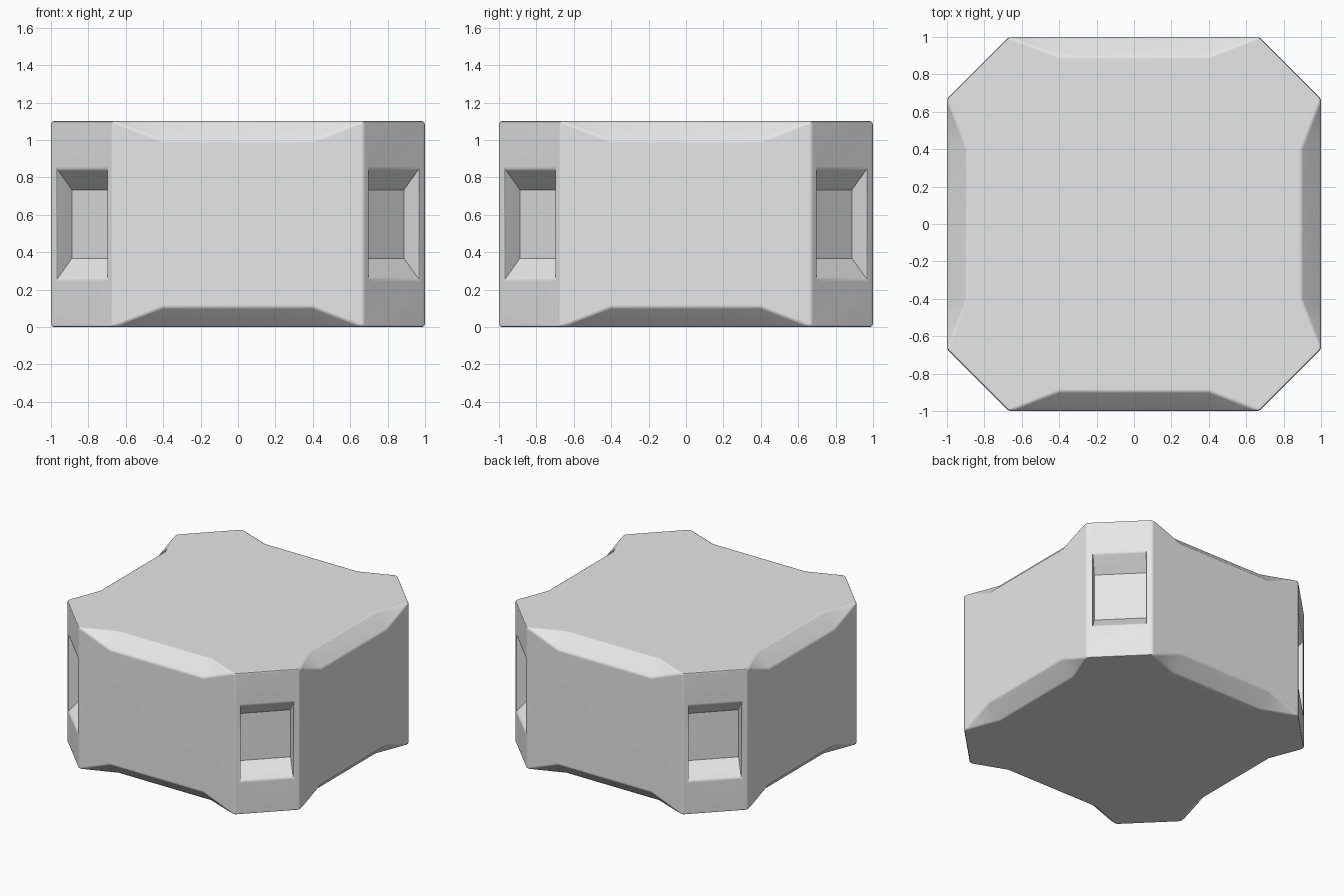
import bpy
import bmesh
import math
from mathutils import Matrix, Vector

cube = bpy.data.objects.get("Cube")
if cube:
    bpy.data.objects.remove(cube, do_unlink=True)

HEIGHT = 1.1      # overall height
EDGE = 0.67       # half width of each main side
CUT = 0.4         # half length of the chamfer's straight part
CHAMFER = 0.105   # chamfer size
SLOT_W = 0.187    # half width of a corner slot
SLOT_H = 0.295    # half height of the slot opening
DEPTH = 0.112     # slot depth

grey = bpy.data.materials.new("light_grey")
grey.use_nodes = True
grey.diffuse_color = (0.8, 0.8, 0.8, 1)
grey.node_tree.nodes["Principled BSDF"].inputs["Base Color"].default_value = (0.8, 0.8, 0.8, 1)

bm = bmesh.new()


def add_face(points, turn):
    return bm.faces.new([bm.verts.new(turn @ Vector(p)) for p in points])


def side(turn):
    """Main side with its tapering top and bottom chamfers."""
    low = [(-EDGE, -1, 0), (-CUT, -1, CHAMFER), (CUT, -1, CHAMFER), (EDGE, -1, 0)]
    high = [(x, y, HEIGHT - z) for x, y, z in reversed(low)]
    add_face(low + high, turn)
    for a, b, c, d in (low, high):
        z = a[2]
        e, f = (b[0], CHAMFER - 1, z), (c[0], CHAMFER - 1, z)
        add_face((a, e, b), turn)
        add_face((b, e, f, c), turn)
        add_face((c, f, d), turn)


def corner(turn):
    """Corner face with a slot that slopes at top and bottom."""
    middle = (1 + EDGE) / 2
    across = Vector((1, 1, 0)).normalized()
    inward = Vector((-1, 1, 0)).normalized()
    centre = Vector((middle, -middle, HEIGHT / 2))

    def ring(w, h, d):
        return [centre + across * (w * i) + inward * d + Vector((0, 0, h * k))
                for i, k in ((-1, -1), (1, -1), (1, 1), (-1, 1))]

    rings = [ring((1 - EDGE) / math.sqrt(2), HEIGHT / 2, 0),
             ring(SLOT_W, SLOT_H, 0),
             ring(SLOT_W, SLOT_H - DEPTH, DEPTH)]
    for outer, inner in zip(rings, rings[1:]):
        for i in range(4):
            j = (i + 1) % 4
            add_face((outer[i], outer[j], inner[j], inner[i]), turn)
    add_face(rings[-1], turn)


# Four sides and four corners
for n in range(4):
    turn = Matrix.Rotation(n * math.pi / 2, 3, "Z")
    side(turn)
    corner(turn)

# Flat top and bottom
for z in (0, HEIGHT):
    outline = []
    for n in range(4):
        turn = Matrix.Rotation(n * math.pi / 2, 3, "Z")
        outline += [turn @ Vector(p) for p in ((-EDGE, -1, z), (-CUT, CHAMFER - 1, z),
                                               (CUT, CHAMFER - 1, z), (EDGE, -1, z))]
    add_face(outline, Matrix.Identity(3))

bmesh.ops.remove_doubles(bm, verts=bm.verts[:], dist=0.0005)
bmesh.ops.recalc_face_normals(bm, faces=bm.faces[:])

# Soften the outer edges and slot rims, leaving the slot insides crisp
soft = [e for e in bm.edges
        if len(e.link_faces) == 2 and e.calc_face_angle_signed() > math.radians(25)]
bmesh.ops.bevel(bm, geom=soft, offset=0.012, offset_type="OFFSET", segments=2,
                profile=0.5, affect="EDGES", clamp_overlap=True)

mesh = bpy.data.meshes.new("block_body")
bm.to_mesh(mesh)
bm.free()
mesh.materials.append(grey)
body = bpy.data.objects.new("block_body", mesh)
bpy.context.collection.objects.link(body)

bpy.context.view_layer.objects.active = body
body.select_set(True)
bpy.ops.object.shade_smooth_by_angle(angle=math.radians(35))

# Keep the large flat faces flat beside the softened edges
weighted = body.modifiers.new("weighted_normals", "WEIGHTED_NORMAL")
weighted.keep_sharp = True
